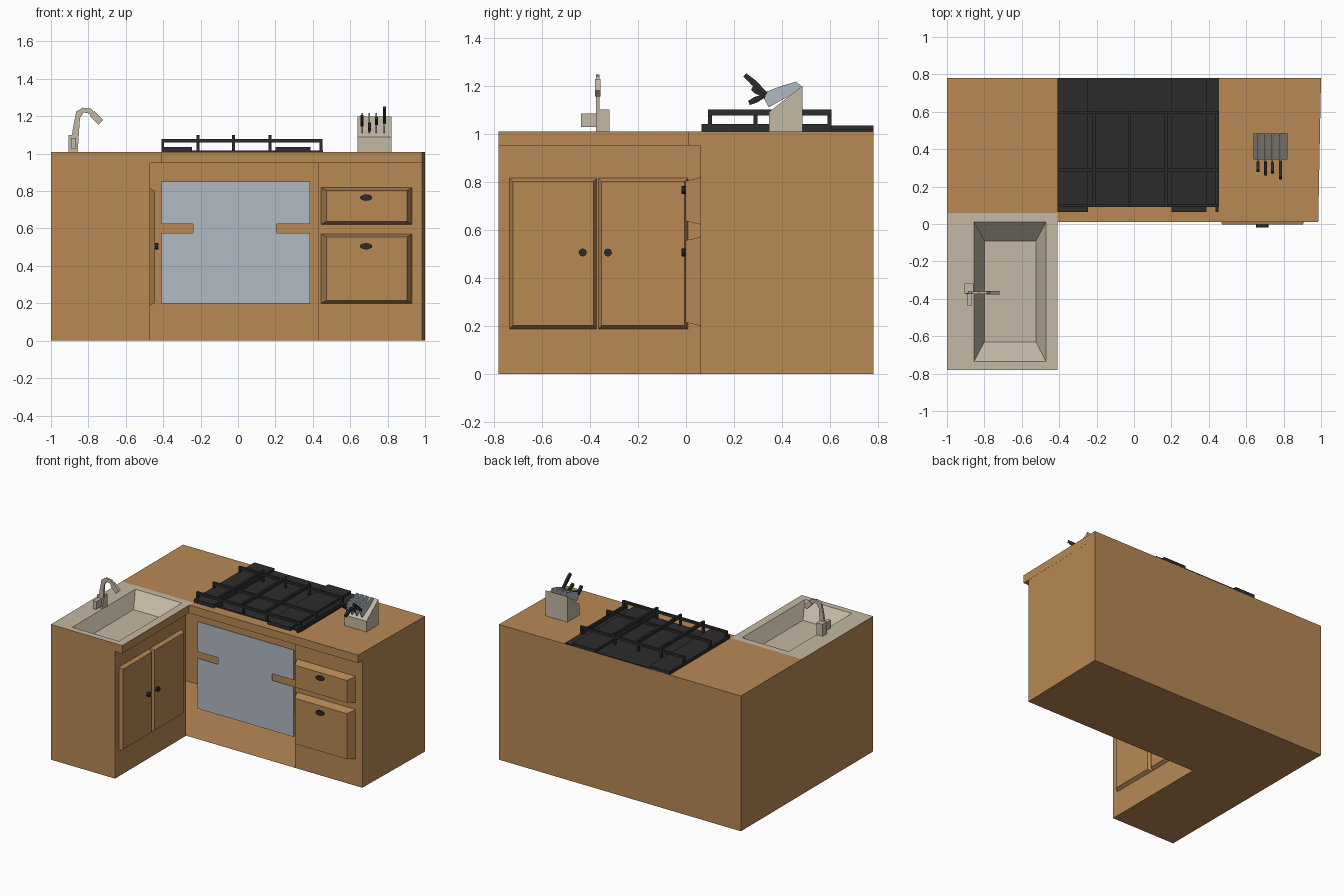
import bpy, math
from mathutils import Vector

if "Cube" in bpy.data.objects:
    bpy.data.objects.remove(bpy.data.objects["Cube"])


def mat(name, rgb):
    m = bpy.data.materials.new(name)
    lin = [((c / 255 + 0.055) / 1.055) ** 2.4 for c in rgb]
    m.diffuse_color = (*lin, 1)
    m.use_nodes = True
    m.node_tree.nodes["Principled BSDF"].inputs["Base Color"].default_value = m.diffuse_color
    return m


WOOD = mat("wood", (184, 137, 84))
STONE = mat("beige_stone", (196, 184, 164))
BLACK = mat("black_iron", (44, 44, 45))
STEEL = mat("steel", (178, 186, 196))


def mesh(name, verts, faces, mats, idx=None):
    me = bpy.data.meshes.new(name)
    me.from_pydata([tuple(v) for v in verts], [], faces)
    for m in mats:
        me.materials.append(m)
    if idx:
        for p, i in zip(me.polygons, idx):
            p.material_index = i
    ob = bpy.data.objects.new(name, me)
    bpy.context.collection.objects.link(ob)
    return ob


def loft(name, loops, m, caps=(True, True)):
    # joins matching loops of points, counter-clockwise seen from the last loop
    n = len(loops[0])
    verts = [v for lp in loops for v in lp]
    faces = []
    for k in range(len(loops) - 1):
        a, b = k * n, (k + 1) * n
        for i in range(n):
            j = (i + 1) % n
            faces.append((a + i, a + j, b + j, b + i))
    if caps[0]:
        faces.append(tuple(reversed(range(n))))
    if caps[1]:
        faces.append(tuple(range(len(verts) - n, len(verts))))
    return mesh(name, verts, faces, [m])


def rect(x0, x1, y0, y1, z):
    return [(x0, y0, z), (x1, y0, z), (x1, y1, z), (x0, y1, z)]


def box(name, x0, x1, y0, y1, z0, z1, m):
    return loft(name, [rect(x0, x1, y0, y1, z0), rect(x0, x1, y0, y1, z1)], m)


def front_plate(name, xz, y_back, y_front, m):
    return loft(name, [[(x, y, z) for x, z in xz] for y in (y_back, y_front)], m)


def side_plate(name, yz, x0, x1, m):
    return loft(name, [[(x, y, z) for y, z in yz] for x in (x0, x1)], m)


# cabinet shell: floor, walls, overhanging lip, open oven bay
H, T = 0.95, 1.01
body = [(-1, -.78), (-.47, -.78), (-.47, .06), (.43, .06), (.985, .06), (1, .78), (-1, .78)]
lip = [(-1, -.78), (-.41, -.78), (-.41, .01), (.43, .01), (.985, .01), (1, .78), (-1, .78)]
verts = [(x, y, 0) for x, y in body] + [(x, y, H) for x, y in body]
verts += [(x, y, H) for x, y in lip] + [(x, y, T) for x, y in lip]
verts += [(-1, .06, T), (-.41, .06, T)]
faces = [tuple(reversed(range(7)))]
for i in range(7):
    j = (i + 1) % 7
    if i != 2:
        faces.append((i, j, 7 + j, 7 + i))
    faces.append((14 + i, 14 + j, 21 + j, 21 + i))
faces += [(7, 8, 15), (8, 9, 16, 15), (9, 10, 17, 16), (10, 11, 18, 17), (11, 12, 18)]
faces = [f for f in faces if f not in ((7, 8, 15),)]
faces.append((28, 29, 23, 24, 25, 26, 27))
mesh("cabinet", verts, faces, [WOOD])

# sink: rim, sloping basin walls and floor
loft("sink", [rect(-1, -.41, -.78, .06, T), rect(-.855, -.47, -.735, .01, T),
              rect(-.80, -.525, -.63, -.09, T - .1)], STONE, (False, True))

# doors on the left run, with round knobs
for name, y0, y1, ky in (("left_door", -.735, -.372, -.43), ("right_door", -.365, .008, -.325)):
    def door_loop(x, d):
        return [(x, y0 + d, .187 + d), (x, y1 - d, .187 + d), (x, y1 - d, .815 - d), (x, y0 + d, .815 - d)]
    loft(name, [door_loop(-.47, 0), door_loop(-.445, .014)], WOOD, (False, True))
    ring = [(ky + .017 * math.cos(a), .505 + .017 * math.sin(a))
            for a in (math.tau * k / 8 for k in range(8))]
    side_plate(name + "_knob", ring, -.446, -.424, BLACK)

# drawers with oval pulls
for name, z0, z1, kz in (("top_drawer", .622, .818, .765), ("bottom_drawer", .2, .57, .505)):
    def drawer_loop(y, dx, dz):
        return [(.445 + dx, y, z0 + dz), (.93 - dx, y, z0 + dz), (.93 - dx, y, z1 - dz), (.445 + dx, y, z1 - dz)]
    loft(name, [drawer_loop(.06, 0, 0), drawer_loop(-.003, .027, .015)], WOOD, (False, True))
    ring = [(.685 + .033 * math.cos(a), kz + .017 * math.sin(a))
            for a in (math.tau * k / 12 for k in range(12))]
    front_plate(name + "_pull", ring, -.002, -.019, BLACK)

# oven front with two side slots
front_plate("oven_front", [(-.41, .2), (.385, .2), (.385, .575), (.205, .575), (.205, .625), (.385, .625),
                           (.385, .85), (-.41, .85), (-.41, .625), (-.24, .625), (-.24, .575), (-.41, .575)],
            .115, .108, STEEL)

# cooktop plate and two raised strips
box("cooktop", -.41, .455, .09, .78, T - .002, T + .007, BLACK)
for name, x0, x1 in (("left_burner_strip", -.41, -.245), ("right_burner_strip", .2, .387)):
    box(name, x0, x1, .065, .78, T, 1.035, BLACK)

# pan grate: crossing bars with short legs
for k, y in enumerate((.10, .29, .597)):
    box(f"cross_bar_{k}", -.41, .452, y - .008, y + .008, 1.06, 1.078, BLACK)
    for s, x in (("left", -.403), ("right", .444)):
        box(f"{s}_leg_{k}", x - .007, x + .008, y - .008, y + .008, T, 1.062, BLACK)
for k, x in enumerate((-.213, -.025, .17)):
    box(f"long_bar_{k}", x - .008, x + .008, .092, .605, 1.076, 1.1, BLACK)
    for s, y in (("front", .10), ("back", .597)):
        box(f"long_bar_{s}_leg_{k}", x - .008, x + .008, y - .008, y + .008, T, 1.08, BLACK)
box("grate_side_rail", .436, .452, .065, .605, T, 1.04, BLACK)

# tap: base, lever and bent spout
box("tap_base", -.905, -.857, -.372, -.318, T, 1.1, STONE)
box("tap_lever", -.893, -.865, -.437, -.37, 1.027, 1.085, STONE)
front_plate("tap_spout", [(-.9, T), (-.857, T), (-.845, 1.19), (-.825, 1.22), (-.795, 1.215), (-.78, 1.19),
                          (-.765, 1.215), (-.785, 1.24), (-.83, 1.246), (-.865, 1.225), (-.882, 1.14)],
            -.36, -.375, STONE)
front_plate("tap_nozzle", [(-.79, 1.2), (-.745, 1.155), (-.72, 1.18), (-.768, 1.228)], -.357, -.378, STONE)

# knife block with a sloping top
side_plate("knife_block", [(.345, T), (.485, T), (.485, 1.2), (.345, 1.09)], .64, .82, STONE)

# knives: thin blades with handles leaning out at the front
knives = ((.663, (.33, 1.15), (.285, 1.2)), (.702, (.33, 1.16), (.262, 1.128)),
          (.74, (.325, 1.16), (.275, 1.19)), (.783, (.335, 1.165), (.245, 1.245)))
for k, (x, a, b) in enumerate(knives):
    side_plate(f"knife_blade_{k}", [(.325, 1.145), (.345, 1.11), (.47, 1.18), (.478, 1.2), (.46, 1.217),
                                    (.40, 1.2), (.335, 1.175)], x - .004, x + .004, STEEL)
    p, q = Vector(a), Vector(b)
    d = (q - p).normalized()
    n = Vector((-d.y, d.x))
    pts = [p - n * .007, p + n * .007, p.lerp(q, .6) + n * .013, q + n * .009, q - n * .009, p.lerp(q, .6) - n * .013]
    side_plate(f"knife_handle_{k}", [tuple(v) for v in pts], x - .008, x + .008, BLACK)

# make all faces point outward on closed parts
import bmesh
for ob in bpy.data.objects:
    if ob.name in ("cabinet", "sink"):
        continue
    bm = bmesh.new()
    bm.from_mesh(ob.data)
    bmesh.ops.recalc_face_normals(bm, faces=bm.faces)
    bm.to_mesh(ob.data)
    bm.free()
